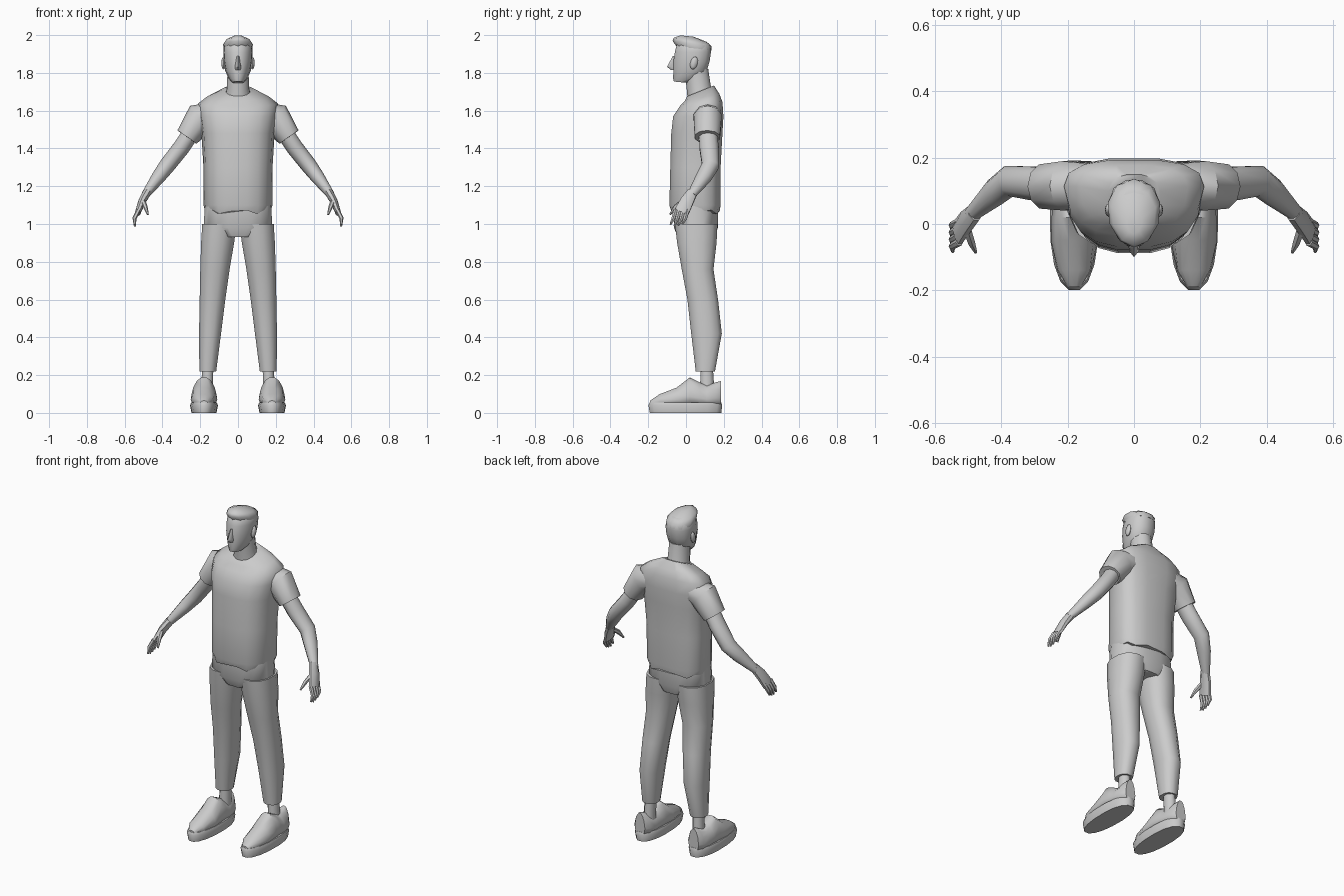
import bpy
import bmesh
from math import sin, cos, pi
from mathutils import Vector

cube = bpy.data.objects.get("Cube")
if cube:
    bpy.data.objects.remove(cube, do_unlink=True)

GREY = (0.6, 0.6, 0.6)
skin = bpy.data.materials.new("light_grey")
skin.diffuse_color = (*GREY, 1)
skin.use_nodes = True
for node in skin.node_tree.nodes:
    if node.type == "BSDF_PRINCIPLED":
        node.inputs["Base Color"].default_value = (*GREY, 1)

X, Y = Vector((1, 0, 0)), Vector((0, 1, 0))


def finish(name, bm, mirror, angle=50):
    bmesh.ops.recalc_face_normals(bm, faces=bm.faces)
    mesh = bpy.data.meshes.new(name)
    bm.to_mesh(mesh)
    bm.free()
    mesh.materials.append(skin)
    obj = bpy.data.objects.new(name, mesh)
    bpy.context.collection.objects.link(obj)
    bpy.ops.object.select_all(action="DESELECT")
    obj.select_set(True)
    bpy.context.view_layer.objects.active = obj
    bpy.ops.object.shade_smooth_by_angle(angle=angle * pi / 180)
    if mirror:
        obj.modifiers.new("mirror", "MIRROR").use_mirror_merge = False
    return obj


def loft(name, rings, ref=X, sides=12, power=2.0, mirror=False, angle=50):
    """Skin rings of (centre, half width, half depth, taper, normal)."""
    bm = bmesh.new()
    loops = []
    for c, ru, rv, taper, normal in rings:
        d = normal.normalized()
        u = (ref - d * ref.dot(d)).normalized()
        v = d.cross(u)
        loop = []
        for i in range(sides):
            a = 2 * pi * (i + 0.5) / sides
            p, q = [abs(t) ** (2 / power) * (1 if t > 0 else -1) for t in (cos(a), sin(a))]
            loop.append(bm.verts.new(c + u * ru * p * (1 + taper * q) + v * rv * q))
        loops.append(loop)
    for low, high in zip(loops, loops[1:]):
        for i in range(sides):
            j = (i + 1) % sides
            bm.faces.new((low[i], low[j], high[j], high[i]))
    bm.faces.new(loops[0][::-1])
    bm.faces.new(loops[-1])
    return finish(name, bm, mirror, angle)


def column(name, levels, **kw):
    """Upright loft; levels are (z, front y, back y, x, half width, taper, slope)."""
    rings = [(Vector((x, (f + b) / 2, z)), w, (b - f) / 2, t, Vector((0, -s, 1)))
             for z, f, b, x, w, t, s in levels]
    return loft(name, rings, **kw)


def limb(name, path, sides=10, **kw):
    """Loft along a path of (x, y, z, half width in y, half thickness)."""
    pts = [Vector(p[:3]) for p in path]
    rings = []
    for i, p in enumerate(path):
        tangent = pts[min(i + 1, len(pts) - 1)] - pts[max(i - 1, 0)]
        rings.append((pts[i], p[3], p[4], 0, tangent))
    return loft(name, rings, ref=Y, sides=sides, mirror=True, **kw)


# Shirt body, with the shoulders sloping up to the collar
shirt = column("shirt", [
    (1.065, -.08, .18, 0, .17, .1, 0),
    (1.1, -.09, .185, 0, .18, .1, 0),
    (1.3, -.085, .185, 0, .18, .1, 0),
    (1.48, -.08, .195, 0, .19, .12, 0),
    (1.57, -.07, .2, 0, .205, .15, 0),
    (1.635, -.035, .195, 0, .205, .15, .1),
    (1.67, -.01, .18, 0, .16, .1, .2),
    (1.705, 0, .155, 0, .08, 0, .4)], sides=16, power=2.7)
# Uneven hem
for i in range(16):
    shirt.data.vertices[i].co.z += .012 * sin(i * 2.3)

# Sleeves and arms
limb("sleeve", [(.13, .115, 1.575, .07, .07), (.2, .115, 1.56, .078, .085),
                (.27, .113, 1.46, .07, .062)])
limb("arm", [(.23, .115, 1.51, .05, .045), (.3, .122, 1.405, .053, .045),
             (.375, .13, 1.31, .048, .043), (.42, .095, 1.25, .043, .037),
             (.49, .03, 1.155, .024, .022)])

# Hands
limb("palm", [(.48, .035, 1.17, .028, .024), (.508, .005, 1.12, .038, .021),
              (.53, -.025, 1.06, .042, .016)], sides=8)
for i, finger in enumerate(("index", "middle", "ring", "little")):
    y = -.055 + i * .021
    drop = .008 * abs(i - 1.3)
    limb(finger + "_finger", [(.526, y, 1.075, .012, .012),
                              (.548, y - .012, 1.03, .011, .011),
                              (.546, y - .028, .985 + drop, .005, .005)], sides=6)
limb("thumb", [(.505, -.01, 1.125, .014, .014), (.49, -.055, 1.09, .013, .012),
               (.477, -.085, 1.05, .005, .005)], sides=6)

# Trousers
column("trouser_seat", [
    (.93, -.045, .155, 0, .1, 0, 0),
    (.98, -.065, .17, 0, .185, 0, 0),
    (1.1, -.065, .17, 0, .178, 0, 0)], power=2.6, sides=16)
column("trouser_leg", [
    (.22, .05, .155, .16, .046, 0, 0),
    (.42, .025, .192, .148, .06, 0, 0),
    (.6, .005, .172, .135, .07, 0, 0),
    (.76, -.025, .148, .122, .08, 0, 0),
    (.9, -.05, .165, .108, .09, 0, 0),
    (1.0, -.062, .17, .098, .094, 0, 0)], power=2.3, mirror=True)

# Ankles and shoes
column("ankle", [(.1, .07, .155, .165, .034, 0, 0),
                 (.24, .075, .145, .16, .032, 0, 0)], mirror=True, sides=8)
column("shoe_sole", [
    (0, -.195, .19, .18, .066, .06, 0),
    (.04, -.202, .195, .18, .074, .06, 0),
    (.055, -.195, .19, .18, .068, .06, 0)], sides=16, power=2.3, mirror=True)
upper = [(-.19, .065, .02), (-.14, .1, .05), (-.05, .135, .066), (.02, .19, .064),
         (.07, .165, .06), (.11, .145, .058), (.16, .165, .05), (.185, .17, .032)]
loft("shoe_upper", [(Vector((.18, y, (top + .035) / 2)), w, (top - .035) / 2,
                     .3 if y > -.1 else .1, Y) for y, top, w in upper],
     power=2.4, mirror=True)

# Neck and head
column("neck", [
    (1.66, .005, .15, 0, .075, 0, .3),
    (1.72, 0, .135, 0, .06, 0, .3),
    (1.82, -.01, .12, 0, .058, 0, 0)])
column("head", [
    (1.75, -.066, .02, 0, .03, .1, -.1),
    (1.77, -.07, .07, 0, .048, .2, 0),
    (1.81, -.07, .112, 0, .066, .2, 0),
    (1.86, -.07, .128, 0, .075, .15, 0),
    (1.91, -.062, .135, 0, .077, .12, 0),
    (1.95, -.052, .13, 0, .073, .1, 0),
    (1.97, -.03, .1, 0, .05, 0, 0)], power=2.2)
column("hair", [
    (1.93, -.052, .137, 0, .077, .1, -.12),
    (1.955, -.072, .137, 0, .08, .12, -.14),
    (1.975, -.066, .11, 0, .066, .1, -.12),
    (1.995, -.03, .04, 0, .024, 0, -.1)], sides=10)

# Nose: a thin wedge widening downward
column("nose", [
    (1.815, -.08, -.03, 0, .018, .3, 0),
    (1.832, -.1, -.03, 0, .02, .4, 0),
    (1.89, -.07, -.03, 0, .009, .2, 0)], sides=6)

# Ears
bm = bmesh.new()
bmesh.ops.create_uvsphere(bm, u_segments=8, v_segments=6, radius=1)
for v in bm.verts:
    v.co = Vector((.076 + v.co.x * .012, .042 + v.co.y * .02 + v.co.z * .006,
                   1.852 + v.co.z * .034))
finish("ear", bm, True)
